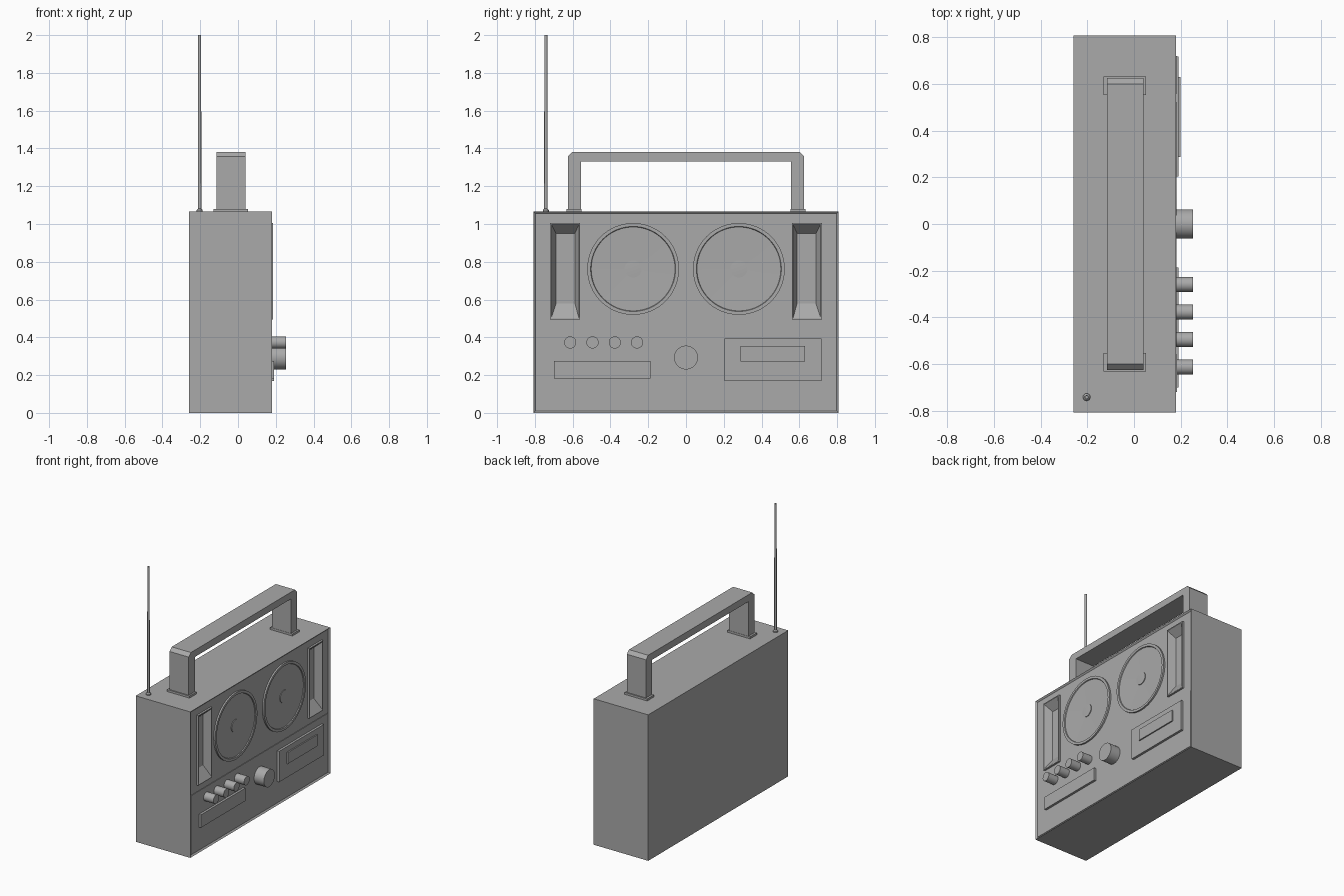
import bpy, bmesh, math
from mathutils import Matrix, Vector

cube = bpy.data.objects.get("Cube")
if cube:
    bpy.data.objects.remove(cube, do_unlink=True)

grey = bpy.data.materials.new("mid_grey")
grey.use_nodes = True
GREY = (0.4, 0.4, 0.4, 1)
grey.diffuse_color = GREY
grey.node_tree.nodes["Principled BSDF"].inputs["Base Color"].default_value = GREY


def add(name, bm, smooth=False):
    bmesh.ops.recalc_face_normals(bm, faces=bm.faces)
    mesh = bpy.data.meshes.new(name)
    bm.to_mesh(mesh)
    bm.free()
    mesh.materials.append(grey)
    ob = bpy.data.objects.new(name, mesh)
    bpy.context.collection.objects.link(ob)
    if smooth:
        bpy.ops.object.select_all(action='DESELECT')
        ob.select_set(True)
        bpy.context.view_layer.objects.active = ob
        bpy.ops.object.shade_smooth_by_angle(angle=math.radians(35))
    return ob


def box_bm(x, y, z):
    bm = bmesh.new()
    bmesh.ops.create_cube(bm, size=1)
    for v in bm.verts:
        v.co = [r[0] if c < 0 else r[1] for r, c in zip((x, y, z), v.co)]
    return bm


def box(name, x, y, z):
    return add(name, box_bm(x, y, z))


def lathe(name, profile, origin, along_x=True, steps=40):
    # Revolve (radius, height) points round the local z axis
    bm = bmesh.new()
    vs = [bm.verts.new((r, 0, h)) for r, h in profile]
    es = [bm.edges.new(p) for p in zip(vs, vs[1:])]
    bmesh.ops.spin(bm, geom=vs + es, axis=(0, 0, 1), cent=(0, 0, 0),
                   angle=math.tau, steps=steps)
    bmesh.ops.remove_doubles(bm, verts=bm.verts, dist=1e-5)
    turn = Matrix.Rotation(math.pi / 2, 4, 'Y') if along_x else Matrix()
    bm.transform(Matrix.Translation(origin) @ turn)
    return add(name, bm, True)


# Case with a thin raised rim round the front panel
bm = box_bm((-0.26, 0.18), (-0.807, 0.807), (0, 1.065))
front = max(bm.faces, key=lambda f: f.calc_center_median().x)
bmesh.ops.inset_region(bm, faces=[front], thickness=0.015)
bmesh.ops.translate(bm, verts=front.verts, vec=(-0.01, 0, 0))
case = add("case", bm)

# Pockets in the case behind the horns
for s in (-1, 1):
    y = sorted((s * 0.562, s * 0.718))
    cutter = box("horn_cutter", (0.11, 0.3), y, (0.497, 1.003))
    cutter.hide_render = True
    mod = case.modifiers.new("pocket", 'BOOLEAN')
    mod.object = cutter
    mod.solver = 'EXACT'
    bpy.context.view_layer.objects.active = case
    bpy.ops.object.modifier_apply(modifier=mod.name)
    bpy.data.objects.remove(cutter, do_unlink=True)

# Slightly raised lower control panel
box("control_panel", (0.165, 0.174), (-0.792, 0.792), (0.015, 0.445))

for s, side in ((-1, "right"), (1, "left")):
    # Horn: rim, sloping walls and floor
    bm = bmesh.new()
    rings = []
    for x, y0, y1, z0, z1 in ((0.11, 0.56, 0.72, 0.495, 1.005),
                              (0.184, 0.56, 0.72, 0.495, 1.005),
                              (0.184, 0.567, 0.713, 0.502, 0.998),
                              (0.13, 0.588, 0.688, 0.58, 0.95)):
        corners = ((y0, z0), (y1, z0), (y1, z1), (y0, z1))
        rings.append([bm.verts.new((x, s * y, z)) for y, z in corners])
    for a, b in zip(rings, rings[1:]):
        for i in range(4):
            j = (i + 1) % 4
            bm.faces.new((a[i], a[j], b[j], b[i]))
    bm.faces.new(rings[-1])
    bm.faces.new(rings[0])
    add(side + "_horn", bm)

    # Speaker: rim, shallow cone and centre cap
    lathe(side + "_speaker",
          [(0.243, 0), (0.243, 0.016), (0.225, 0.016), (0.222, 0.01),
           (0.045, 0.006), (0.045, 0.011), (0, 0.013)],
          (0.166, s * 0.28, 0.762), steps=64)

    # Handle foot
    y = sorted((s * 0.553, s * 0.633))
    box(side + "_handle_foot", (-0.13, 0.052), y, (1.06, 1.08))

# Round controls
for i in range(4):
    lathe("small_knob", [(0.032, 0), (0.032, 0.083), (0, 0.083)],
          (0.17, -0.613 + i * 0.118, 0.373))
lathe("tuning_knob", [(0.063, 0), (0.063, 0.083), (0, 0.083)], (0.17, 0, 0.293))

# Dial and tape door
box("dial_plate", (0.17, 0.191), (-0.7, -0.187), (0.182, 0.276))
box("tape_door", (0.17, 0.191), (0.203, 0.717), (0.17, 0.395))
box("tape_window", (0.18, 0.2), (0.288, 0.63), (0.272, 0.355))

# Carrying handle: an arch with clipped corners, drawn in profile
half = [(0.555, 1.07), (0.625, 1.07), (0.625, 1.358), (0.6, 1.382)]
outline = half + [(-y, z) for y, z in reversed(half)]
outline += [(-0.555, 1.332), (0.555, 1.332)]
bm = bmesh.new()
face = bm.faces.new([bm.verts.new((-0.115, y, z)) for y, z in outline])
out = bmesh.ops.extrude_face_region(bm, geom=[face])
bmesh.ops.translate(bm, vec=Vector((0.155, 0, 0)),
                    verts=[g for g in out["geom"] if isinstance(g, bmesh.types.BMVert)])
bmesh.ops.triangulate(bm, faces=[f for f in bm.faces if len(f.verts) > 4])
add("handle", bm)

# Aerial with its collar
lathe("aerial", [(0.016, 0), (0.016, 0.01), (0.009, 0.018), (0.008, 0.937), (0, 0.937)],
      (-0.203, -0.742, 1.063), along_x=False, steps=16)
